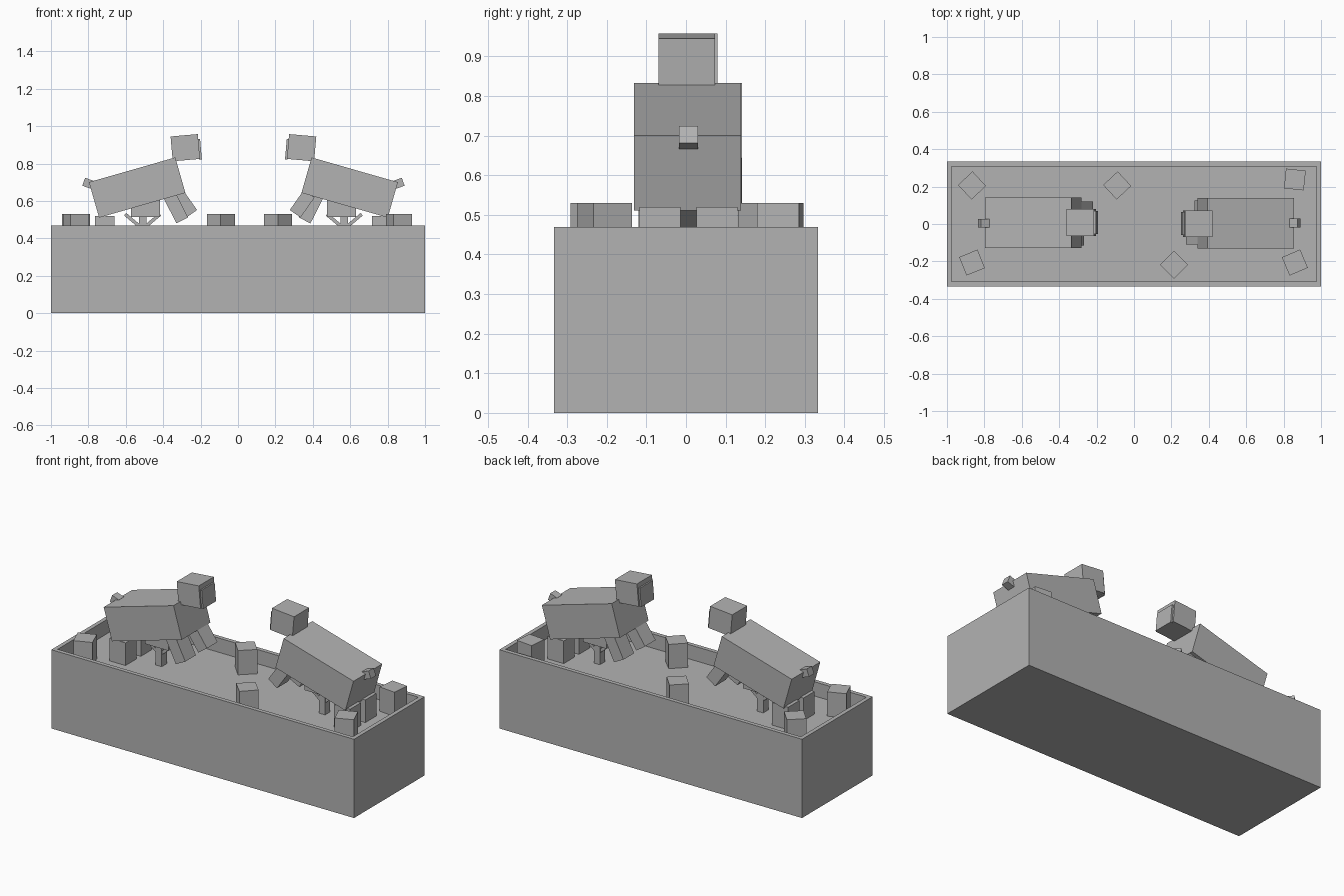
import bpy, bmesh
from math import radians
from mathutils import Matrix, Vector

if "Cube" in bpy.data.objects:
    bpy.data.objects.remove(bpy.data.objects["Cube"])

grey = bpy.data.materials.new("plain_grey")
grey.use_nodes = True
grey.diffuse_color = (0.45, 0.45, 0.45, 1)
grey.node_tree.nodes["Principled BSDF"].inputs["Base Color"].default_value = (0.45, 0.45, 0.45, 1)


def box(name, centre, size, pitch=0, turn=0, place=Matrix()):
    """Flat-shaded box; pitch lifts its +x end, turn spins it about z."""
    bm = bmesh.new()
    bmesh.ops.create_cube(bm, size=1)
    m = (place @ Matrix.Translation(centre) @ Matrix.Rotation(radians(turn), 4, 'Z')
         @ Matrix.Rotation(radians(-pitch), 4, 'Y') @ Matrix.Diagonal((*size, 1)))
    bm.transform(m)
    mesh = bpy.data.meshes.new(name)
    bm.to_mesh(mesh)
    bm.free()
    mesh.materials.append(grey)
    obj = bpy.data.objects.new(name, mesh)
    bpy.context.collection.objects.link(obj)
    return obj


# Open trough: solid block with the top inset and pushed down
FLOOR = 0.385
trough = box("trough", (0, 0, 0.235), (2, 0.667, 0.47))
bm = bmesh.new()
bm.from_mesh(trough.data)
bm.normal_update()
top = max(bm.faces, key=lambda f: f.calc_center_median().z)
bmesh.ops.inset_region(bm, faces=[top], thickness=0.035)
rim = list(top.edges)
result = bmesh.ops.extrude_face_region(bm, geom=[top])
for v in result["geom"]:
    if isinstance(v, bmesh.types.BMVert):
        v.co.z = FLOOR
if top.is_valid:
    bmesh.ops.delete(bm, geom=[top], context='FACES_ONLY')
bmesh.ops.recalc_face_normals(bm, faces=bm.faces)
bm.to_mesh(trough.data)
bm.free()

# Loose blocks standing on the trough floor
blocks = [(-0.866, 0.206, 43), (-0.09, 0.206, 43), (0.86, 0.238, -6),
          (-0.866, -0.206, 22), (0.214, -0.217, 45), (0.86, -0.206, 23)]
for i, (x, y, turn) in enumerate(blocks):
    box(f"block_{i + 1}", (x, y, (FLOOR + 0.53) / 2), (0.106, 0.106, 0.53 - FLOOR), 0, turn)


def animal(side, place):
    """Rearing animal that faces +x before placement."""
    def part(name, *args, **kw):
        box(f"{side}_{name}", *args, place=place, **kw)

    part("body", (-0.539, 0.006, 0.672), (0.48, 0.27, 0.197), 16)
    part("head", (-0.282, 0.008, 0.885), (0.146, 0.142, 0.133), 5)
    part("muzzle", (-0.205, 0.008, 0.876), (0.014, 0.122, 0.11), 5)
    part("tail", (-0.803, 0.004, 0.695), (0.047, 0.048, 0.045), -20)

    # Raised front legs, each at its own swing
    part("front_leg_near", (-0.332, -0.066, 0.563), (0.07, 0.1, 0.15), 27)
    part("front_leg_far", (-0.285, 0.07, 0.585), (0.07, 0.1, 0.13), 35)

    # Hind legs
    for label, y in (("near", -0.068), ("far", 0.076)):
        part(f"hind_leg_{label}", (-0.712, y, 0.4525), (0.106, 0.104, 0.135))

    # Belly block carried by a post with two spreading struts
    part("belly", (-0.495, 0, 0.56), (0.155, 0.12, 0.09))
    part("post", (-0.51, 0.004, 0.45), (0.04, 0.048, 0.13))
    for label, s in (("rear", -1), ("fore", 1)):
        part(f"strut_{label}", (-0.51 + s * 0.055, 0.004, 0.497), (0.1, 0.04, 0.018), s * 40)


# The second animal is the first one turned half round
animal("right", Matrix())
animal("left", Matrix.Translation((0.058, 0.01, 0)) @ Matrix.Rotation(radians(180), 4, 'Z'))
